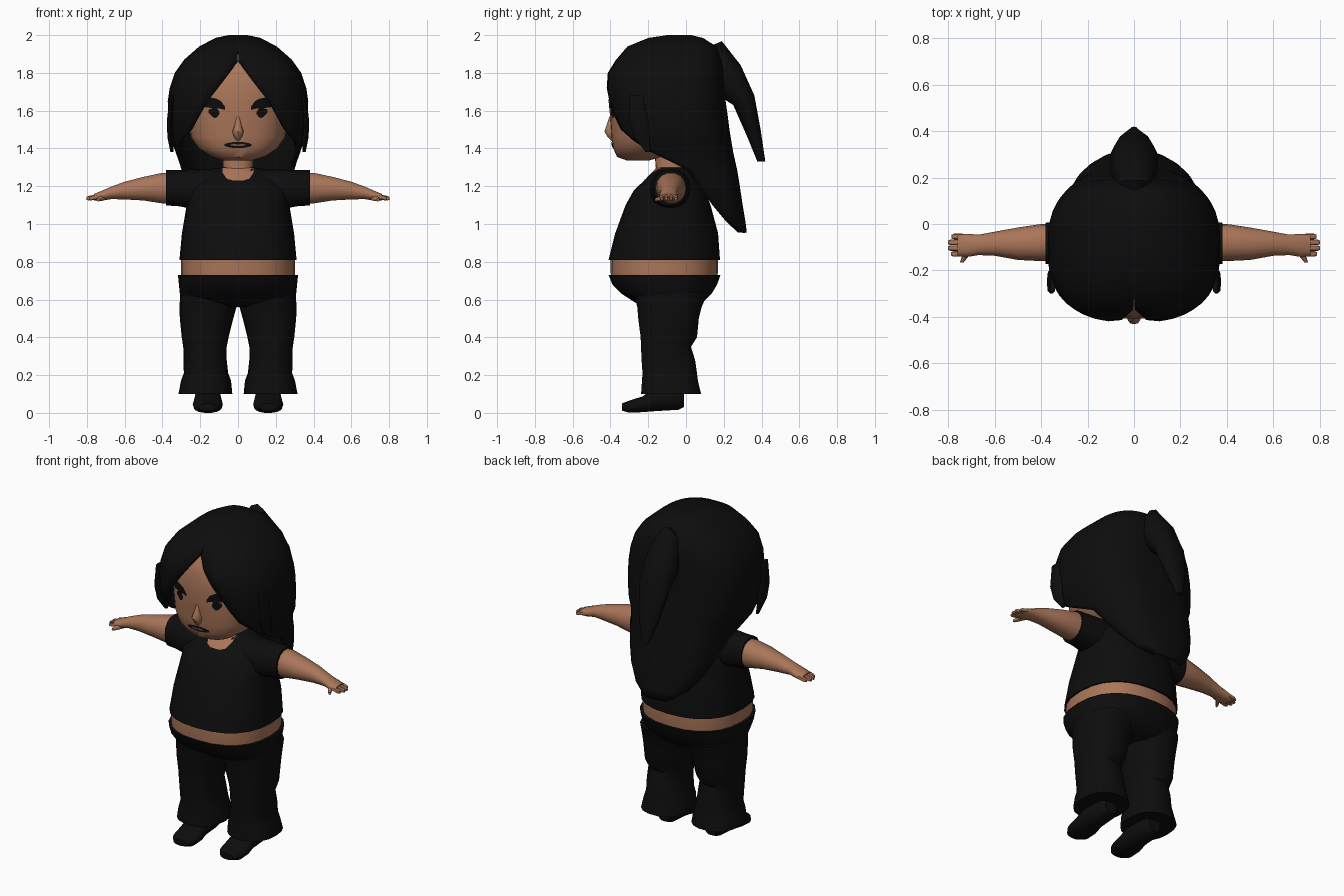
import bpy, bmesh, math
from mathutils import Vector
from mathutils.bvhtree import BVHTree


def material(name, col):
    m = bpy.data.materials.new(name)
    m.diffuse_color = (*col, 1)
    return m


SKIN = material("skin", (0.40, 0.18, 0.10))
BLACK = material("black", (0.004, 0.004, 0.004))
LIP = material("lip brown", (0.22, 0.085, 0.055))


def spow(v, p):
    return math.copysign(abs(v) ** p, v)


def oval(axis, t, a0, a1, b0, b1, n=20, p=0.85):
    """Rounded section across an axis, given by its limits on the other two."""
    pts = []
    for i in range(n):
        u = 2 * math.pi * i / n
        a = (a0 + a1) / 2 + (a1 - a0) / 2 * spow(math.cos(u), p)
        b = (b0 + b1) / 2 + (b1 - b0) / 2 * spow(math.sin(u), p)
        pts.append({"x": (t, a, b), "y": (a, t, b), "z": (a, b, t)}[axis])
    return pts


def loft(name, rings, mat, mirror=False, closed=True, thick=0, cap_start=True):
    bm = bmesh.new()
    vs = [[bm.verts.new(c) for c in r] for r in rings]
    n = len(rings[0])
    for r0, r1 in zip(vs, vs[1:]):
        for i in range(n if closed else n - 1):
            j = (i + 1) % n
            bm.faces.new((r0[i], r0[j], r1[j], r1[i]))
    if cap_start:
        bm.faces.new(vs[0])
    if closed:
        bm.faces.new(vs[-1])
    bmesh.ops.remove_doubles(bm, verts=bm.verts, dist=0.0001)
    bmesh.ops.recalc_face_normals(bm, faces=bm.faces)
    me = bpy.data.meshes.new(name)
    bm.to_mesh(me)
    bm.free()
    me.materials.append(mat)
    ob = bpy.data.objects.new(name, me)
    bpy.context.collection.objects.link(ob)
    if mirror:
        ob.modifiers.new("mirror", "MIRROR").use_mirror_merge = False
    if thick:
        s = ob.modifiers.new("thickness", "SOLIDIFY")
        s.thickness, s.offset = thick, -1
    return ob


def body(name, levels, mat, p=0.85, n=24):
    """Centred part from levels of (z, half width, front y, back y)."""
    return loft(name, [oval("z", z, -w, w, f, b, n, p) for z, w, f, b in levels], mat)


def plate(name, pts, mat, target, mirror=False, lift=0.004):
    """Painted strip of (x, z, half height) laid on the front of a part."""
    me = target.data
    tree = BVHTree.FromPolygons([v.co for v in me.vertices],
                                [p.vertices[:] for p in me.polygons])
    rows = []
    for k in (-1, 0, 1):
        row = []
        for x, z, h in pts:
            hit = tree.ray_cast(Vector((x, -2, z + k * h)), Vector((0, 1, 0)))[0]
            row.append((x, (hit.y if hit else -0.2) - lift, z + k * h))
        rows.append(row)
    return loft(name, rows, mat, mirror, closed=False, cap_start=False)


# Head, nose and neck
head = body("head", [
    (1.335, .07, -.31, -.20), (1.355, .14, -.365, -.13), (1.40, .21, -.385, -.05),
    (1.46, .25, -.395, .03), (1.55, .265, -.40, .08), (1.65, .27, -.41, .10),
    (1.76, .26, -.40, .10), (1.84, .22, -.37, .08), (1.90, .12, -.30, .02)], SKIN, n=32)
body("nose", [(1.57, .008, -.405, -.36), (1.52, .02, -.422, -.36),
              (1.49, .03, -.432, -.36), (1.46, .022, -.415, -.36),
              (1.44, .008, -.395, -.36)], SKIN, n=12)
body("neck", [(1.22, .09, -.17, .0), (1.30, .08, -.16, .0), (1.42, .085, -.17, .02)], SKIN)

# Painted eyes and mouth
plate("upper_lashes", [(.068, 1.612, .008), (.09, 1.63, .02), (.115, 1.638, .026), (.14, 1.642, .027),
                       (.165, 1.638, .022), (.185, 1.635, .014), (.205, 1.635, .004)],
      BLACK, head, True)
plate("iris", [(.098, 1.588, .006), (.11, 1.588, .022), (.125, 1.588, .028),
               (.14, 1.592, .02), (.155, 1.597, .008)], BLACK, head, True)
plate("mouth", [(x, 1.418, .017 - 2.2 * x * x) for x in
                (-.072, -.05, -.025, 0, .025, .05, .072)], BLACK, head)
plate("lips", [(-.04, 1.419, .002), (-.02, 1.419, .006), (0, 1.417, .004),
               (.02, 1.419, .006), (.04, 1.419, .002)], LIP, head, lift=0.008)


# Hair shell: levels of z, half width, side y, front y, back y, face opening angle
def hair_ring(z, w, c, f, b, a, n=36, p=0.75):
    pts = []
    for i in range(n + 1):
        u = math.radians(a + (360 - 2 * a) * i / n)
        r = c - f if math.cos(u) > 0 else b - c
        pts.append((w * spow(math.sin(u), p), c - r * spow(math.cos(u), p), z))
    return pts


loft("hair", [hair_ring(*lv) for lv in [
    (2.0, .05, -.04, -.10, .03, 0), (1.985, .12, -.05, -.20, .09, 0),
    (1.94, .205, -.07, -.31, .16, 0), (1.87, .285, -.09, -.37, .19, 0.2),
    (1.80, .335, -.1, -.415, .20, 5), (1.72, .362, -.1, -.425, .205, 12),
    (1.65, .372, -.1, -.42, .21, 20), (1.58, .372, -.1, -.41, .22, 27),
    (1.50, .366, -.1, -.39, .23, 37), (1.44, .355, -.1, -.37, .24, 55),
    (1.38, .33, -.1, -.34, .25, 76), (1.29, .30, 0, -.1, .27, 90),
    (1.20, .275, .07, 0, .285, 90), (1.10, .235, .14, .1, .30, 90),
    (1.01, .17, .215, .2, .315, 90), (.955, .09, .275, .25, .322, 90)]],
    BLACK, closed=False, thick=0.02)

# Thin locks beside the face
loft("side_lock", [oval("z", z, x - w, x + w, y - d, y + d, 8) for z, x, y, w, d in [
    (1.68, .35, -.26, .012, .04), (1.55, .362, -.25, .014, .05),
    (1.46, .358, -.235, .016, .04), (1.38, .35, -.2, .008, .012)]], BLACK, mirror=True)

# Ponytail: outer and inner edge points (y, z) with half width
tail = []
for oy, oz, iy, iz, w in [(.10, 1.93, .10, 1.74, .05), (.19, 1.968, .14, 1.70, .08),
                          (.29, 1.84, .18, 1.675, .105), (.362, 1.68, .25, 1.63, .10),
                          (.395, 1.50, .325, 1.46, .07), (.42, 1.33, .378, 1.33, .02)]:
    ring = []
    for i in range(12):
        u = 2 * math.pi * i / 12
        k = (1 + math.cos(u)) / 2
        ring.append((w * math.sin(u), iy + (oy - iy) * k, iz + (oz - iz) * k))
    tail.append(ring)
loft("ponytail", tail, BLACK)

# Shirt with sleeves and neck opening, bare waist
shirt = body("shirt", [
    (.81, .31, -.41, .18), (.95, .297, -.375, .17), (1.10, .272, -.32, .13),
    (1.18, .265, -.275, .10), (1.25, .21, -.20, .06), (1.285, .14, -.165, .025),
    (1.30, .085, -.15, .0)], BLACK)
plate("neckline", [(-.082, 1.285, .012), (-.06, 1.268, .028), (-.03, 1.263, .032), (.03, 1.263, .032),
                   (.06, 1.268, .028), (.082, 1.285, .012)], SKIN, shirt, lift=0.006)
loft("sleeve", [oval("x", x, f, b, lo, hi, 16) for x, f, b, lo, hi in [
    (.08, -.19, .03, 1.07, 1.295), (.24, -.19, .02, 1.08, 1.288),
    (.32, -.178, .012, 1.095, 1.285), (.382, -.172, .005, 1.098, 1.285)]],
    BLACK, mirror=True)
body("waist", [(.70, .30, -.395, .165), (.76, .303, -.40, .17), (.83, .30, -.40, .17)], SKIN)

# Arms, fingers and thumbs
loft("arm", [oval("x", x, y - ry, y + ry, z - rz, z + rz, 14, 0.95) for x, y, z, ry, rz in [
    (.33, -.08, 1.19, .08, .082), (.40, -.08, 1.19, .08, .083),
    (.50, -.085, 1.187, .07, .064), (.60, -.085, 1.177, .052, .048),
    (.67, -.09, 1.165, .044, .034), (.72, -.092, 1.15, .05, .027),
    (.762, -.092, 1.142, .047, .018)]], SKIN, mirror=True)
for i, tip in enumerate((.79, .803, .803, .788)):
    y = -.129 + i * .025
    loft("finger", [oval("x", x, y - r, y + r, z - r, z + r, 8) for x, z, r in [
        (.74, 1.145, .012), (tip - .012, 1.137, .012), (tip, 1.134, .007)]],
        SKIN, mirror=True)
loft("thumb", [oval("y", y, x - r, x + r, z - r, z + r, 8) for y, x, z, r in [
    (-.10, .70, 1.145, .018), (-.14, .728, 1.135, .014), (-.165, .742, 1.128, .008)]],
    SKIN, mirror=True)

# Trousers: hips and flared legs
body("trouser_hips", [
    (.73, .318, -.41, .182), (.68, .313, -.39, .165), (.63, .308, -.34, .135),
    (.585, .28, -.27, .09), (.56, .18, -.22, .04)], BLACK)
loft("trouser_leg", [oval("z", z, xi, xo, f, b, 18) for z, xi, xo, f, b in [
    (.64, .01, .305, -.28, .12), (.56, .008, .31, -.26, .085), (.50, .025, .308, -.255, .07),
    (.40, .05, .298, -.242, .06), (.35, .06, .29, -.24, .028), (.28, .06, .288, -.237, .05),
    (.21, .052, .287, -.232, .06), (.17, .037, .302, -.235, .065),
    (.10, .03, .315, -.24, .082)]], BLACK, mirror=True)

# Shoes
loft("shoe", [oval("y", y, .16 - w, .16 + w, lo, hi, 14) for y, w, lo, hi in [
    (-.01, .04, .03, .12), (-.04, .065, .015, .14), (-.16, .07, .008, .14),
    (-.23, .08, .003, .088), (-.30, .075, 0, .066), (-.34, .045, .012, .05)]],
    BLACK, mirror=True)

# Smooth shading with sharp rims
for ob in bpy.context.collection.objects:
    ob.select_set(True)
    bpy.context.view_layer.objects.active = ob
bpy.ops.object.shade_smooth_by_angle(angle=math.radians(45))
